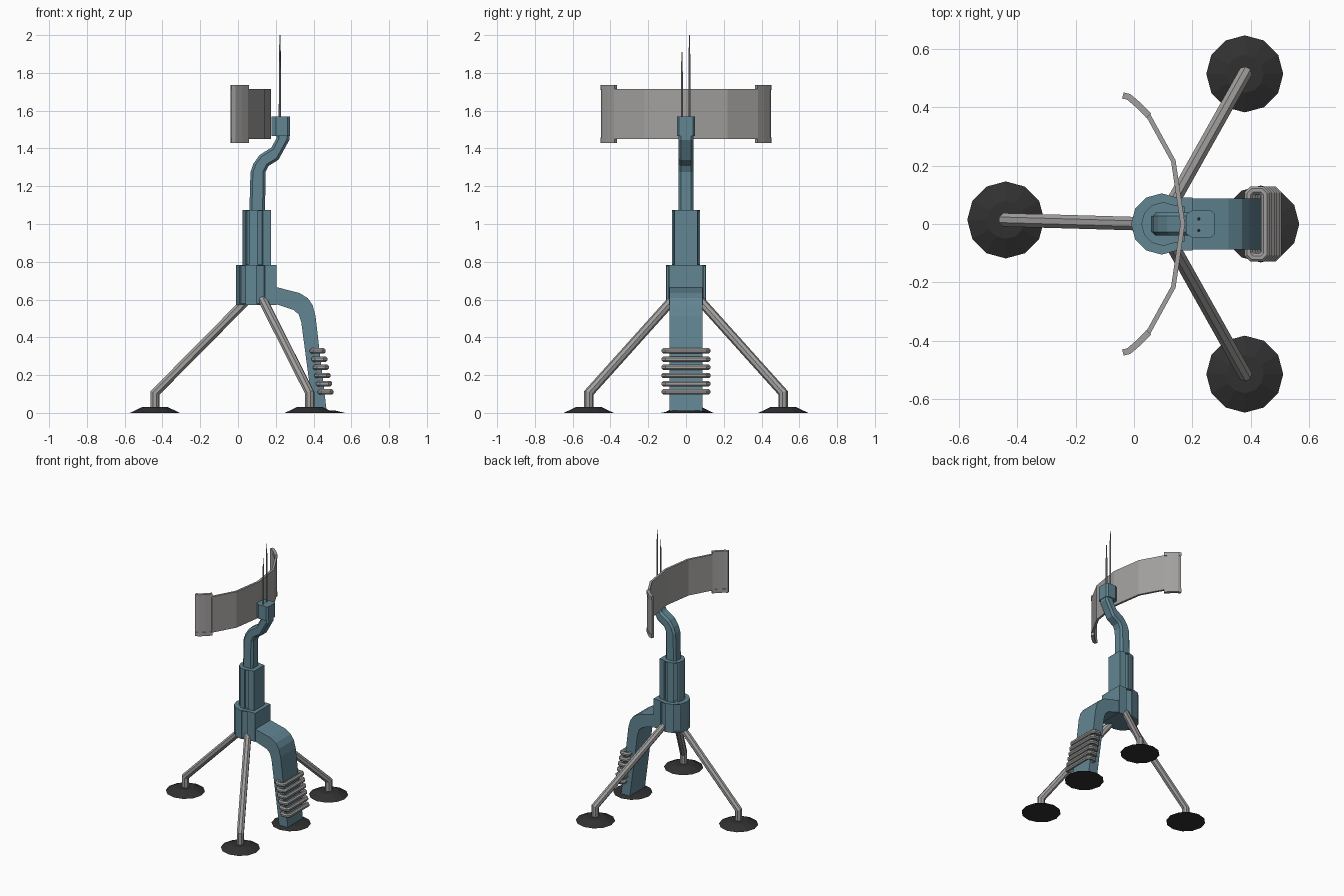
import bpy, bmesh, math
from mathutils import Vector

if "Cube" in bpy.data.objects:
    bpy.data.objects.remove(bpy.data.objects["Cube"])


def material(name, rgb):
    m = bpy.data.materials.new(name)
    m.diffuse_color = (*rgb, 1)
    m.use_nodes = True
    m.node_tree.nodes["Principled BSDF"].inputs["Base Color"].default_value = m.diffuse_color
    return m


TEAL = material("teal_paint", (0.12, 0.235, 0.29))
GREY = material("grey_metal", (0.36, 0.35, 0.345))
DARK = material("dark_rubber", (0.03, 0.03, 0.03))


def finish(name, bm, mat):
    bmesh.ops.recalc_face_normals(bm, faces=bm.faces[:])
    me = bpy.data.meshes.new(name)
    bm.to_mesh(me)
    bm.free()
    me.materials.append(mat)
    ob = bpy.data.objects.new(name, me)
    bpy.context.collection.objects.link(ob)
    return ob


def prism(name, outline, lo, hi, mat, axis="z", bevel=0, slots=()):
    """Extrude a 2D outline along z (xy outline) or y (xz outline)."""
    bm = bmesh.new()
    put = (lambda a, b, h: (a, b, h)) if axis == "z" else (lambda a, b, h: (a, h, b))
    rings = [[bm.verts.new(put(a, b, h)) for a, b in outline] for h in (lo, hi)]
    n = len(outline)
    caps = [bm.faces.new(r) for r in rings]
    sides = [bm.faces.new((rings[0][i], rings[0][(i + 1) % n],
                           rings[1][(i + 1) % n], rings[1][i])) for i in range(n)]
    bmesh.ops.recalc_face_normals(bm, faces=bm.faces[:])
    if slots:
        bmesh.ops.inset_individual(bm, faces=[sides[i] for i in slots],
                                   thickness=0.008, depth=0)
        bmesh.ops.inset_individual(bm, faces=[sides[i] for i in slots],
                                   thickness=0.001, depth=-0.012)
    if bevel:
        edges = list({e for f in caps for e in f.edges})
        bmesh.ops.bevel(bm, geom=edges, offset=bevel, segments=1, affect="EDGES")
    return finish(name, bm, mat)


def tube(name, points, radius, side, mat, n=8, closed=False, tip=1.0):
    """Mitred tube along a planar path; side is the plane's normal."""
    bm = bmesh.new()
    pts = [Vector(p) for p in points]
    side = Vector(side).normalized()
    m = len(pts)
    rings = []
    for i, p in enumerate(pts):
        a = (p - pts[i - 1]).normalized() if closed or i else None
        b = (pts[(i + 1) % m] - p).normalized() if closed or i < m - 1 else a
        a = a or b
        t = (a + b).normalized()
        w = t.cross(side) / max(t.dot(a), 0.3)
        r = radius * (tip if i == m - 1 else 1)
        rings.append([bm.verts.new(p + r * (math.cos(k) * side + math.sin(k) * w))
                      for k in (2 * math.pi * (j + 0.5) / n for j in range(n))])
    for i in range(m if closed else m - 1):
        r0, r1 = rings[i], rings[(i + 1) % m]
        for j in range(n):
            bm.faces.new((r0[j], r0[(j + 1) % n], r1[(j + 1) % n], r1[j]))
    if not closed:
        bm.faces.new(rings[0])
        bm.faces.new(rings[-1])
    return finish(name, bm, mat)


def foot_pad(name, x, y, top, height):
    bm = bmesh.new()
    bmesh.ops.create_cone(bm, cap_ends=True, segments=12, radius1=0.132,
                          radius2=top, depth=height)
    bmesh.ops.translate(bm, verts=bm.verts[:], vec=(x, y, height / 2))
    finish(name, bm, DARK)


def hub_outline(cx, r, flat_x, half):
    """Rounded at the back, boxed toward the arm."""
    arc = [(cx + r * math.cos(math.radians(a)), r * math.sin(math.radians(a)))
           for a in range(60, 301, 30)]
    return arc + [(flat_x, -half), (flat_x, half)]


def ribbon(points, half):
    """Closed outline of a strip of given half thickness along an xy path."""
    left, right = [], []
    for i, p in enumerate(points):
        a, b = points[max(i - 1, 0)], points[min(i + 1, len(points) - 1)]
        d = (Vector(b) - Vector(a)).normalized() * half
        left.append((p[0] - d.y, p[1] + d.x))
        right.append((p[0] + d.y, p[1] - d.x))
    return left + right[::-1]


# Tripod legs with bent ankles and pads
legs = {"left": ((-0.44, 0.014), (0.05, 0.0)),
        "back": ((0.38, 0.515), (0.13, 0.07)),
        "front": ((0.38, -0.515), (0.13, -0.07))}
for key, ((fx, fy), (hx, hy)) in legs.items():
    foot_pad(key + "_foot_pad", fx, fy, 0.065, 0.032)
    tube(key + "_leg", [(fx, fy, 0.02), (fx, fy, 0.105), (hx, hy, 0.60)],
         0.025, (-(hy - fy), hx - fx, 0), GREY)

# Lower and upper hub with recessed slots
prism("lower_hub", hub_outline(0.095, 0.105, 0.203, 0.09), 0.572, 0.783, TEAL,
      slots=(0, 2, 5, 7))
prism("upper_hub", hub_outline(0.1, 0.075, 0.174, 0.06), 0.78, 1.075, TEAL,
      slots=(0, 2, 5, 7))

# Main support arm bending down to its own pad
arm = [(0.18, 0.668), (0.21, 0.664), (0.325, 0.635), (0.37, 0.607), (0.395, 0.57),
       (0.41, 0.515), (0.47, 0.004), (0.398, 0.004), (0.335, 0.48), (0.322, 0.52),
       (0.295, 0.545), (0.205, 0.575), (0.18, 0.575)]
prism("support_arm", arm, -0.088, 0.088, TEAL, axis="y")
foot_pad("arm_foot_pad", 0.435, 0, 0.08, 0.012)

# Stack of cable loops around the arm
for i in range(6):
    z = 0.328 - 0.0434 * i
    x0 = 0.394 + 0.0085 * i
    x1, h, c = x0 + 0.056, 0.115, 0.012
    loop = [(x0 + c, -h), (x1 - c, -h), (x1, -h + c), (x1, h - c),
            (x1 - c, h), (x0 + c, h), (x0, h - c), (x0, -h + c)]
    tube(f"arm_loop_{i + 1}", [(x, y, z) for x, y in loop], 0.0155, (0, 0, 1),
         GREY, closed=True)

# Curved neck and head block
neck = [(0.06, 1.06), (0.066, 1.275), (0.082, 1.32), (0.114, 1.365), (0.177, 1.405),
        (0.204, 1.455), (0.204, 1.49), (0.272, 1.49), (0.272, 1.445), (0.214, 1.34),
        (0.161, 1.307), (0.146, 1.275), (0.143, 1.06)]
prism("neck", neck, -0.04, 0.04, TEAL, axis="y", bevel=0.013)
prism("head_block", [(0.178, -0.032), (0.2, -0.048), (0.262, -0.048), (0.276, -0.036),
                     (0.276, 0.036), (0.262, 0.048), (0.2, 0.048), (0.178, 0.032)],
      1.467, 1.57, TEAL)

# Twin antennas with thin tips
for key, y, top in (("tall", 0.018, 2.0), ("short", -0.022, 1.91)):
    tube(key + "_antenna", [(0.222, y, 1.55), (0.222, y, top - 0.1)], 0.0065,
         (0, 1, 0), GREY, n=6, tip=0.85)
    tube(key + "_antenna_tip", [(0.222, y, top - 0.11), (0.222, y, top)], 0.005,
         (0, 1, 0), GREY, n=6, tip=0.5)

# Curved reflector panel, with end brackets
half = [(0.135, 0.216), (0.046, 0.378)]
curve = [(x, -y) for x, y in half[::-1]] + [(0.167, 0)] + half
prism("reflector_panel", ribbon(curve, 0.008), 1.45, 1.715, GREY)
for key, s in (("back", 1), ("front", -1)):
    end = [(x, s * y) for x, y in ((0.05, 0.372), (0.015, 0.408),
                                   (-0.018, 0.436), (-0.038, 0.441))]
    prism(key + "_end_plate", ribbon(end, 0.008), 1.446, 1.722, GREY)
    for tag, lo, hi in (("lower", 1.43, 1.458), ("upper", 1.71, 1.737)):
        prism(f"{key}_{tag}_end_flange", ribbon(end, 0.011), lo, hi, GREY)
